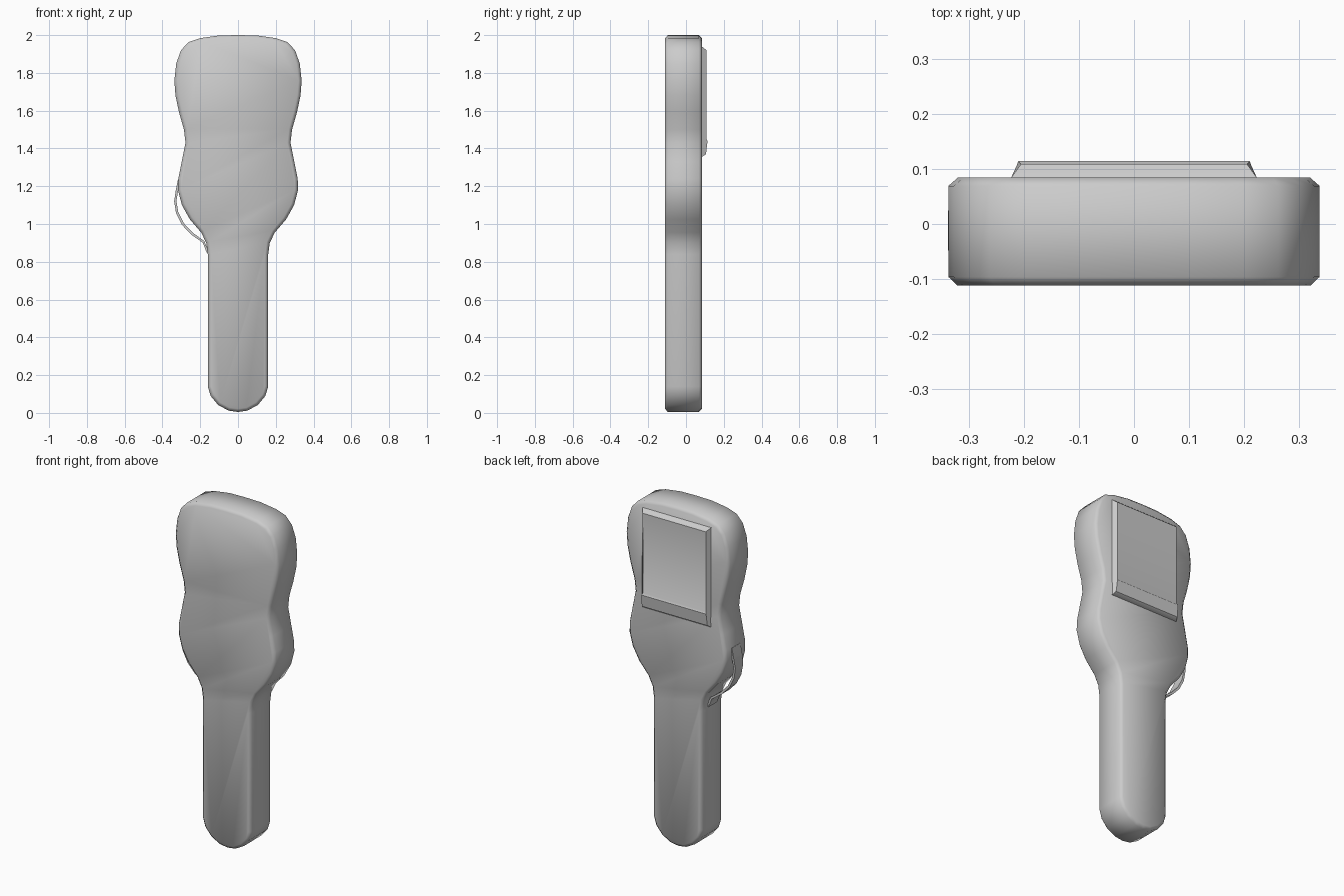
import bpy, bmesh
from mathutils import Vector

if "Cube" in bpy.data.objects:
    bpy.data.objects.remove(bpy.data.objects["Cube"])


def make_object(name, verts, faces, angle):
    mesh = bpy.data.meshes.new(name)
    bm = bmesh.new()
    vs = [bm.verts.new(v) for v in verts]
    for f in faces:
        bm.faces.new([vs[i] for i in f])
    bmesh.ops.recalc_face_normals(bm, faces=bm.faces)
    bm.to_mesh(mesh)
    bm.free()
    ob = bpy.data.objects.new(name, mesh)
    bpy.context.collection.objects.link(ob)
    bpy.ops.object.select_all(action='DESELECT')
    ob.select_set(True)
    bpy.context.view_layer.objects.active = ob
    bpy.ops.object.shade_smooth_by_angle(angle=angle)
    return ob


def loft(rings):
    """Closed rings of equal size -> skin with end caps."""
    n = len(rings[0])
    verts = [p for r in rings for p in r]
    faces = [tuple(range(n)), tuple(range(len(verts) - n, len(verts)))]
    for r in range(len(rings) - 1):
        for i in range(n):
            j = (i + 1) % n
            faces.append((r*n + i, r*n + j, (r+1)*n + j, (r+1)*n + i))
    return verts, faces


# body: mirrored outline extruded front to back, with chamfered rims
half = [(0.05, 0.012), (0.105, 0.042), (0.145, 0.09), (0.16, 0.14),
        (0.16, 0.84), (0.168, 0.90), (0.195, 0.955), (0.255, 1.025),
        (0.297, 1.10), (0.318, 1.18), (0.316, 1.24), (0.298, 1.33),
        (0.278, 1.43), (0.286, 1.50), (0.312, 1.59), (0.331, 1.68),
        (0.337, 1.76), (0.327, 1.85), (0.302, 1.92), (0.262, 1.963),
        (0.20, 1.984), (0.10, 1.998)]
outline = [(0, 0.005)] + half + [(0, 2.0)] + [(-x, z) for x, z in reversed(half)]


def body_ring(y, inset):
    n = len(outline)
    ring = []
    for i in range(n):
        a, b = outline[i - 1], outline[(i + 1) % n]
        d = Vector((b[0] - a[0], b[1] - a[1])).normalized()
        x, z = outline[i]
        ring.append((x - d.y*inset, y, z + d.x*inset))
    return ring


make_object("body", *loft([body_ring(-0.112, 0.017), body_ring(-0.096, 0),
                           body_ring(0.069, 0), body_ring(0.084, 0.017)]), 1.05)

# back panel: raised plate with a lip along its lower edge
panel = [(0.075, 1.945, 0.225), (0.084, 1.94, 0.223), (0.109, 1.92, 0.205),
         (0.108, 1.45, 0.205), (0.114, 1.44, 0.21), (0.106, 1.37, 0.213),
         (0.084, 1.355, 0.223), (0.075, 1.355, 0.225)]
make_object("back_panel", *loft([[(s*w, y, z) for y, z, w in panel]
                                 for s in (-1, 1)]), 0.6)

# side strap: thin bowed ribbon on the left flank: x, z, thickness, half width
strap = [(-0.312, 1.235, 0.012, 0.04), (-0.323, 1.18, 0.012, 0.04),
         (-0.332, 1.12, 0.012, 0.036), (-0.322, 1.06, 0.013, 0.034),
         (-0.292, 1.00, 0.013, 0.034), (-0.245, 0.95, 0.013, 0.036),
         (-0.182, 0.905, 0.012, 0.04), (-0.161, 0.85, 0.01, 0.04)]
rings = []
for i, (x, z, t, w) in enumerate(strap):
    a, b = strap[max(i - 1, 0)], strap[min(i + 1, len(strap) - 1)]
    d = Vector((b[0] - a[0], b[1] - a[1])).normalized()
    nx, nz = -d.y*t/2, d.x*t/2
    yc = -0.012
    rings.append([(x + nx, yc - w, z + nz), (x + nx, yc + w, z + nz),
                  (x - nx, yc + w, z - nz), (x - nx, yc - w, z - nz)])
make_object("side_strap", *loft(rings), 0.8)
